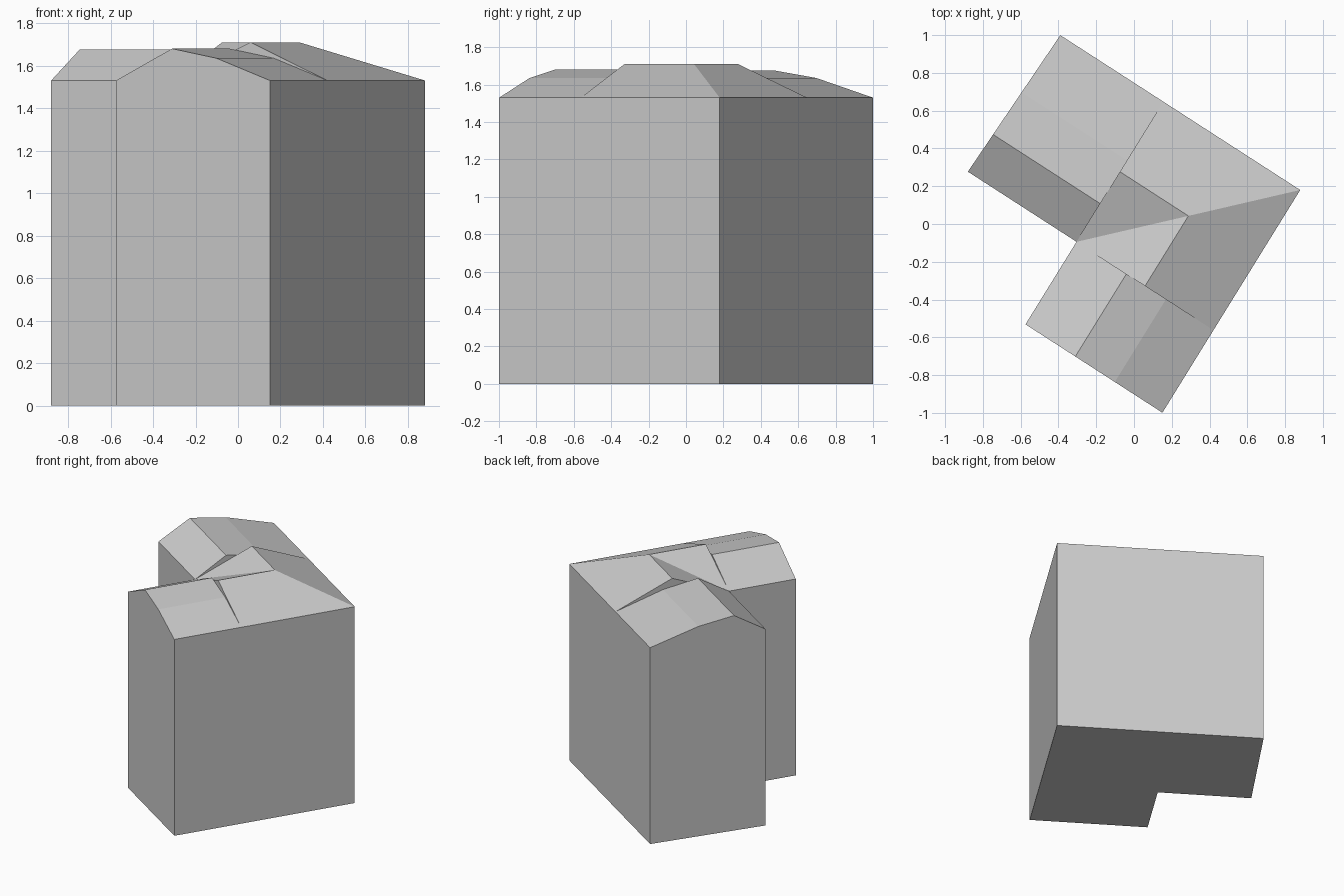
import bpy
from mathutils import Vector
from mathutils.geometry import intersect_line_line_2d

cube = bpy.data.objects.get("Cube")
if cube:
    bpy.data.objects.remove(cube)

grey = bpy.data.materials.new("light grey")
grey.use_nodes = True
colour = (0.6, 0.6, 0.6, 1)
grey.diffuse_color = colour
grey.node_tree.nodes["Principled BSDF"].inputs["Base Color"].default_value = colour

# Plan frame: p runs along the west wing, q along the south wing, from the outer corner
CORNER = Vector((0.88, 0.18, 0))
P = Vector((-0.84, 0.542, 0))
Q = Vector((-0.526, -0.85, 0))
EAVE, RIDGE = 1.53, 0.18
WIDTH_P, WIDTH_Q = 0.863, 0.873      # corner block
END_P, END_Q = 1.512, 1.387          # wing ends
SKEW = 0.036                         # slight slant of the west end


def at(p, q, h=0):
    """Point in the plan frame, h above the eaves."""
    return CORNER + P * p + Q * q + Vector((0, 0, EAVE + h))


def west(p):
    return lambda s, h: at(p + (SKEW * s / WIDTH_Q if p == END_P else 0), s, h)


def south(q):
    return lambda s, h: at(s, q, h)


def build(name, faces, inside):
    """Flat-faced object whose faces look away from the inside point."""
    verts, polys = [], []
    for face in faces:
        a, b, c = face[:3]
        middle = sum(face, Vector()) / len(face)
        if (b - a).cross(c - a).dot(middle - inside) < 0:
            face = face[::-1]
        polys.append(range(len(verts), len(verts) + len(face)))
        verts += face
    mesh = bpy.data.meshes.new(name)
    mesh.from_pydata(verts, [], [list(f) for f in polys])
    mesh.materials.append(grey)
    bpy.context.collection.objects.link(bpy.data.objects.new(name, mesh))


# Wing profiles: distance from the outer eave, height above the eaves
west_profile = [(0, 0), (0.365, 0.105), (0.635, 0.145), (WIDTH_Q, 0)]
south_profile = [(0, 0), (0.30, 0.105), (0.549, 0.15), (WIDTH_P, 0)]

# Walls and floor
inner = at(WIDTH_P, WIDTH_Q)
plan = [at(0, 0), at(END_P, 0), at(END_P + SKEW, WIDTH_Q), inner,
        at(WIDTH_P, END_Q), at(0, END_Q)]
ground = [Vector((v.x, v.y, 0)) for v in plan]
walls = [[plan[i - 1], plan[i], ground[i], ground[i - 1]] for i in range(6)]
build("walls", walls, at(0.5, 0.5, -0.7))
build("floor", [ground], at(0.5, 0.5))


# Wing roofs with their end gables, and the stepped gable against the corner roof
def wing(name, place, start, end, profile, width):
    near, far = place(start), place(end)
    slopes = [[near(*a), near(*b), far(*b), far(*a)]
              for a, b in zip(profile, profile[1:])]
    gable = [far(*s) for s in profile]
    build(name + "_roof", slopes + [gable], near(width / 2, -0.5))

    eave, kink, ridge, last = profile
    apex = (width / 2, RIDGE)
    cross = tuple(intersect_line_line_2d(Vector(apex), Vector(last),
                                         Vector(kink), Vector(ridge)))
    build(name + "_upper_step", [[near(*s) for s in (eave, kink, cross, apex)]],
          at(0.43, 0.43))
    build(name + "_lower_step", [[near(*s) for s in (cross, ridge, last)]],
          far(width / 2, 0))


wing("west_wing", west, WIDTH_P, END_P, west_profile, WIDTH_Q)
wing("south_wing", south, WIDTH_Q, END_Q, south_profile, WIDTH_P)

# Corner roof: two ridges meeting at a hip and a valley
mp, mq = WIDTH_P / 2, WIDTH_Q / 2
peak = at(mp, mq, RIDGE)
west_tip, south_tip = at(WIDTH_P, mq, RIDGE), at(mp, WIDTH_Q, RIDGE)
build("corner_roof", [
    [at(0, 0), at(WIDTH_P, 0), west_tip, peak],
    [at(0, 0), peak, south_tip, at(0, WIDTH_Q)],
    [peak, west_tip, inner],
    [peak, inner, south_tip],
], at(mp, mq, -1))
